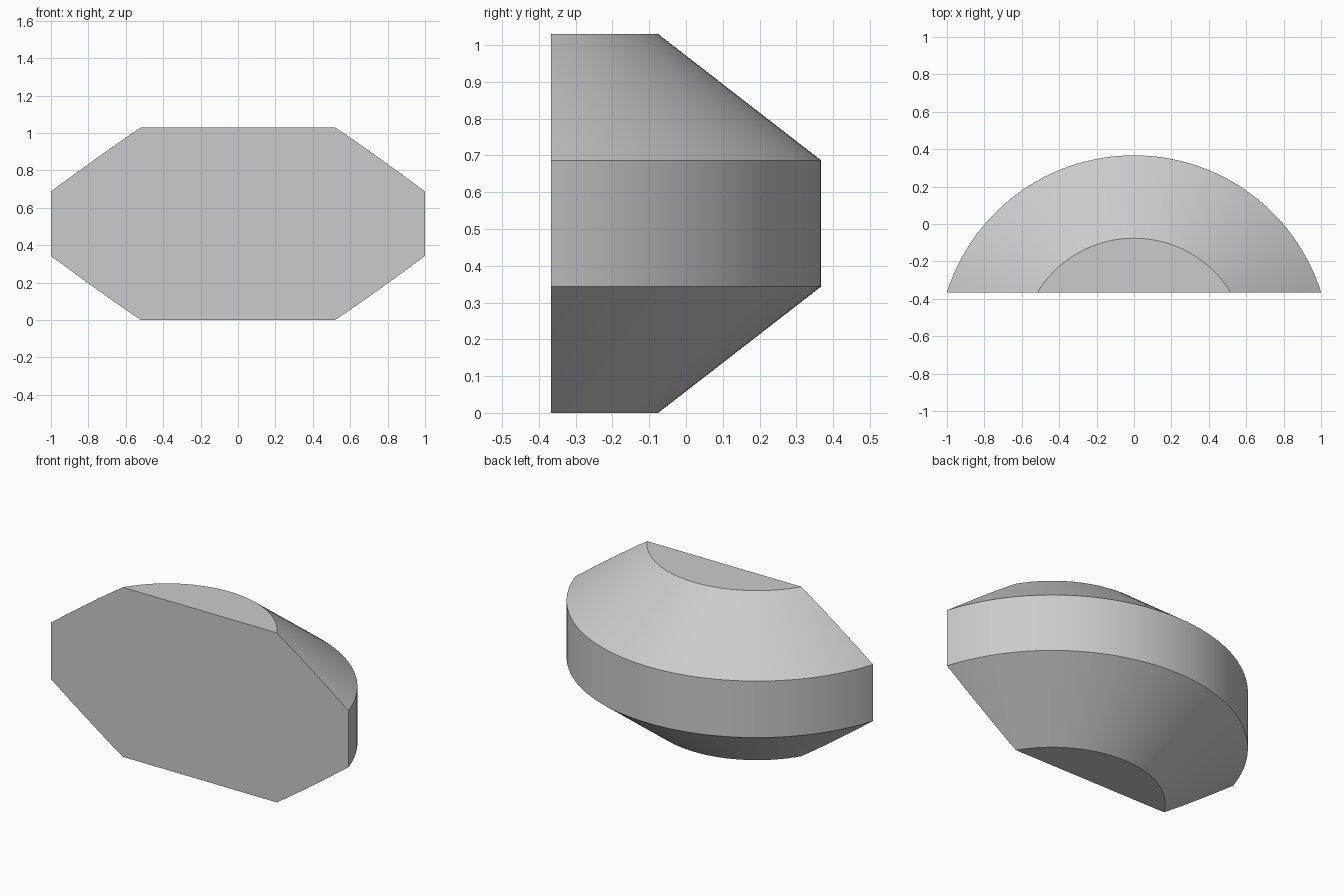
import bpy, bmesh, math

if "Cube" in bpy.data.objects:
    bpy.data.objects.remove(bpy.data.objects["Cube"], do_unlink=True)

HEIGHT = 1.03
OUTER, INNER = 1.049, 0.606      # radii of the belt and of the end caps
AXIS_Y, FRONT_Y = -0.682, -0.367
SEGMENTS = 128

# Plain grey material
grey = bpy.data.materials.new("plain grey")
grey.use_nodes = True
colour = (0.6, 0.6, 0.6, 1)
grey.diffuse_color = colour
grey.node_tree.nodes["Principled BSDF"].inputs["Base Color"].default_value = colour

# Turned body: a cylinder with a wide chamfer at each end
bm = bmesh.new()
profile = [(0, 0), (INNER, 0), (OUTER, HEIGHT / 3),
           (OUTER, HEIGHT * 2 / 3), (INNER, HEIGHT), (0, HEIGHT)]
verts = [bm.verts.new((0, AXIS_Y + r, z)) for r, z in profile]
edges = [bm.edges.new(pair) for pair in zip(verts, verts[1:])]
bmesh.ops.spin(bm, geom=verts + edges, cent=(0, AXIS_Y, 0), axis=(0, 0, 1),
               angle=math.tau, steps=SEGMENTS)
bmesh.ops.remove_doubles(bm, verts=bm.verts, dist=1e-4)

# Slice off the front and close it with one flat face
cut = bmesh.ops.bisect_plane(bm, geom=bm.verts[:] + bm.edges[:] + bm.faces[:],
                             plane_co=(0, FRONT_Y, 0), plane_no=(0, -1, 0),
                             clear_outer=True)
rim = [e for e in cut["geom_cut"] if isinstance(e, bmesh.types.BMEdge)]
bmesh.ops.contextual_create(bm, geom=rim)
bmesh.ops.dissolve_limit(bm, angle_limit=math.radians(0.1),
                         verts=bm.verts, edges=bm.edges)
bmesh.ops.recalc_face_normals(bm, faces=bm.faces)

mesh = bpy.data.meshes.new("chamfered_body")
bm.to_mesh(mesh)
bm.free()
body = bpy.data.objects.new("chamfered_body", mesh)
bpy.context.collection.objects.link(body)
mesh.materials.append(grey)

# Smooth curved bands with crisp rims
bpy.context.view_layer.objects.active = body
body.select_set(True)
bpy.ops.object.shade_smooth_by_angle(angle=math.radians(25))
